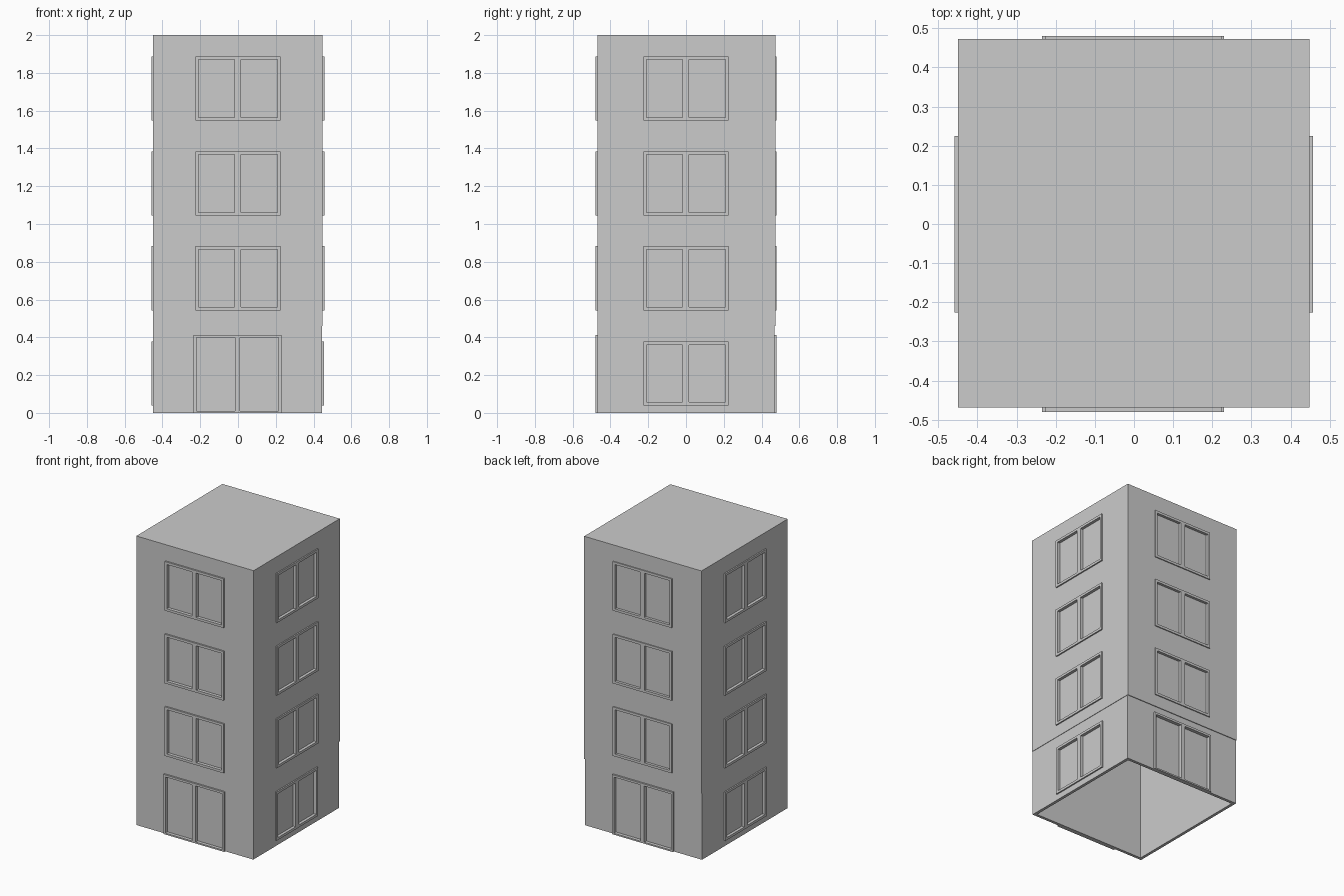
import bpy, bmesh
from mathutils import Matrix, Vector

if "Cube" in bpy.data.objects:
    bpy.data.objects.remove(bpy.data.objects["Cube"])

WALL, RECESS = 0.02, 0.011


def add_box(bm, lo, hi):
    lo, hi = Vector(lo), Vector(hi)
    size = hi - lo
    m = Matrix.Translation((lo + hi) / 2) @ Matrix.Diagonal((*size, 1))
    bmesh.ops.create_cube(bm, size=1, matrix=m)


def finish(bm, name):
    bmesh.ops.recalc_face_normals(bm, faces=bm.faces)
    mesh = bpy.data.meshes.new(name)
    bm.to_mesh(mesh)
    bm.free()
    obj = bpy.data.objects.new(name, mesh)
    bpy.context.collection.objects.link(obj)
    return obj


def side_box(bm, axis, sign, u0, u1, d0, d1, z0, z1):
    """Box on a wall: u runs along the wall, d is distance outward from the centre."""
    a, b = sorted((sign * d0, sign * d1))
    if axis == 'y':
        add_box(bm, (u0, a, z0), (u1, b, z1))
    else:
        add_box(bm, (a, u0, z0), (b, u1, z1))


# storeys: bottom, top, x range, y range, window bottom, window top
storeys = [
    ("ground_floor", 0.0, 0.46, (-0.45, 0.445), (-0.468, 0.468), 0.04, 0.377),
    ("first_floor", 0.46, 0.96, (-0.45, 0.448), (-0.469, 0.473), 0.543, 0.883),
    ("second_floor", 0.96, 1.46, (-0.45, 0.448), (-0.469, 0.473), 1.045, 1.385),
    ("top_floor", 1.46, 2.0, (-0.45, 0.448), (-0.469, 0.473), 1.548, 1.888),
]
sides = [("front", 'y', -1), ("back", 'y', 1), ("left", 'x', -1), ("right", 'x', 1)]

for name, z0, z1, xr, yr, w0, w1 in storeys:
    top = name == "top_floor"
    ground = name == "ground_floor"
    # solid block for the storey, and the hollow to remove from it
    shell = bmesh.new()
    add_box(shell, (xr[0], yr[0], z0), (xr[1], yr[1], z1))
    cut = bmesh.new()
    add_box(cut, (xr[0] + WALL, yr[0] + WALL, z0 - 0.05),
            (xr[1] - WALL, yr[1] - WALL, 1.975 if top else z1 + 0.05))

    for side, axis, sign in sides:
        face = abs((yr if axis == 'y' else xr)[0 if sign < 0 else 1])
        out = 0.48 if axis == 'y' else (face + 0.009)
        deep = face - RECESS
        door = ground and axis == 'y'
        if door:
            u0, u1, b0, b1 = -0.235, 0.23, 0.0, 0.413
            bar, low, mull = 0.015, 0.01, 0.028
        else:
            u0, u1, b0, b1 = -0.226, 0.225, w0, w1
            bar, low, mull = 0.017, 0.017, 0.034
        mid = (u0 + u1) / 2
        # recess in the wall, its floor forms the panes
        side_box(cut, axis, sign, u0, u1, deep, face + 0.05, b0 - (0.03 if door else 0), b1)
        # frame: two jambs, head, sill and the centre mullion
        fr = bmesh.new()
        side_box(fr, axis, sign, u0, u0 + bar, deep, out, b0, b1)
        side_box(fr, axis, sign, u1 - bar, u1, deep, out, b0, b1)
        side_box(fr, axis, sign, u0 + bar, u1 - bar, deep, out, b1 - bar, b1)
        side_box(fr, axis, sign, u0 + bar, u1 - bar, deep, out, b0, b0 + low)
        side_box(fr, axis, sign, mid - mull / 2, mid + mull / 2, deep, out, b0 + low, b1 - bar)
        finish(fr, f"{name}_{side}_{'door' if door else 'window'}_frame")

    walls = finish(shell, name + "_walls")
    cutter = finish(cut, name + "_cutter")
    cutter.hide_render = True
    mod = walls.modifiers.new("hollow", 'BOOLEAN')
    mod.operation, mod.solver, mod.object = 'DIFFERENCE', 'EXACT', cutter
    bpy.context.view_layer.objects.active = walls
    bpy.ops.object.modifier_apply(modifier=mod.name)
    bpy.data.objects.remove(cutter)
